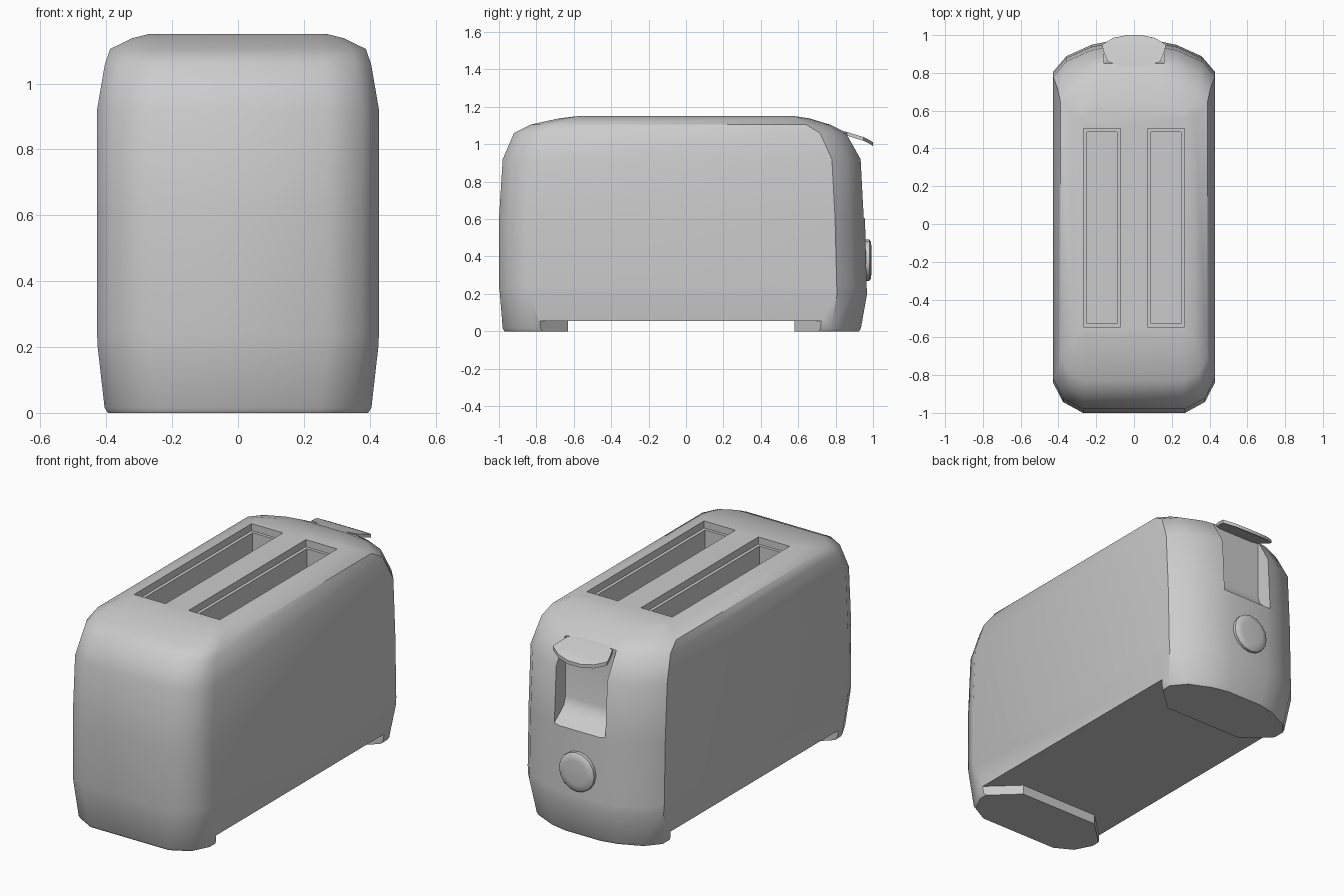
import bpy, bmesh, math

if "Cube" in bpy.data.objects:
    bpy.data.objects.remove(bpy.data.objects["Cube"])

grey = bpy.data.materials.new("plain_grey")
grey.use_nodes = True
COLOUR = (0.6, 0.6, 0.6, 1)
grey.diffuse_color = COLOUR
grey.node_tree.nodes["Principled BSDF"].inputs["Base Color"].default_value = COLOUR


def loft(name, rings):
    """Join equal-length closed rings with quads and cap both ends."""
    bm = bmesh.new()
    loops = [[bm.verts.new(p) for p in ring] for ring in rings]
    n = len(loops[0])
    for a, b in zip(loops, loops[1:]):
        for i in range(n):
            j = (i + 1) % n
            bm.faces.new((a[i], a[j], b[j], b[i]))
    bm.faces.new(loops[0][::-1])
    bm.faces.new(loops[-1])
    bmesh.ops.recalc_face_normals(bm, faces=bm.faces)
    mesh = bpy.data.meshes.new(name)
    bm.to_mesh(mesh)
    bm.free()
    mesh.materials.append(grey)
    obj = bpy.data.objects.new(name, mesh)
    bpy.context.collection.objects.link(obj)
    return obj


def select(obj):
    bpy.ops.object.select_all(action='DESELECT')
    obj.select_set(True)
    bpy.context.view_layer.objects.active = obj


def cut(obj, cutter):
    select(obj)
    mod = obj.modifiers.new("cut", 'BOOLEAN')
    mod.operation = 'DIFFERENCE'
    mod.solver = 'EXACT'
    mod.object = cutter
    bpy.ops.object.modifier_apply(modifier=mod.name)
    bpy.data.objects.remove(cutter)


def smooth(obj, degrees):
    select(obj)
    bpy.ops.object.shade_smooth_by_angle(angle=math.radians(degrees))


# Body: rounded rectangles stacked upwards
FRONT_CORNER = [(0, .16), (.052, .058), (.158, 0)]
BACK_CORNER = [(0, .16), (.068, .08), (.2, .02), (.3, 0)]


def body_ring(z, half, front, back, k):
    right = [(half - k * u, front + k * v) for u, v in FRONT_CORNER[::-1]]
    right += [(half - k * u, back - k * v) for u, v in BACK_CORNER]
    left = [(-x, y) for x, y in reversed(right)]
    return [(x, y, z) for x, y in right + left]


body = loft("toaster_body", [body_ring(*r) for r in (
    (0, .395, -.97, .925, .95),
    (.015, .405, -.98, .935, 1),
    (.2, .426, -.995, .968, 1),
    (.24, .428, -1, .966, 1),
    (.6, .428, -1, .957, 1),
    (.92, .428, -.98, .94, 1),
    (1.06, .404, -.92, .86, .9),
    (1.105, .388, -.83, .77, .8),
    (1.138, .32, -.68, .66, .5),
    (1.15, .272, -.58, .58, .1))])

# Underside gap that leaves a foot at each end
gap = [(.25, -.63), (.45, -.82), (.45, .76), (.25, .58)]
gap += [(-x, y) for x, y in reversed(gap)]
cut(body, loft("underside_cutter", [[(x, y, z) for x, y in gap] for z in (-.1, .055)]))

# Recess for the lever
recess = [(.85, 1.3), (.85, .72), (.865, .675), (.9, .645), (.98, .585), (1.2, .5), (1.2, 1.3)]
cut(body, loft("recess_cutter", [[(x, y, z) for y, z in recess] for x in (-.16, .16)]))


# Bread slots with a stepped rim
def rectangle(cx, cy, hx, hy, z):
    return [(cx + sx * hx, cy + sy * hy, z) for sx, sy in ((-1, -1), (1, -1), (1, 1), (-1, 1))]


for side in (-1, 1):
    cx = side * .17
    cut(body, loft("slot_cutter", [rectangle(cx, -.02, *r) for r in (
        (.08, .508, .3), (.08, .508, 1.11), (.098, .525, 1.11), (.098, .525, 1.3))]))
smooth(body, 40)

# Lever: thin curved plate over the recess
lever = loft("lever", [[(-w, y, z), (w, y, z), (w, y, z - .02), (-w, y, z - .02)] for y, w, z in (
    (.84, .08, 1.07), (.86, .14, 1.066), (.91, .16, 1.05),
    (.95, .17, 1.038), (.985, .11, 1.02), (1, .04, 1.01))])
smooth(lever, 40)

# Browning knob: short disc with a softened rim
SIDES = 16
knob = loft("browning_knob", [[(r * math.cos(t), y, .38 + r * math.sin(t))
            for t in (math.tau * i / SIDES for i in range(SIDES))]
            for y, r in ((.92, .11), (.98, .11), (.988, .1), (.992, .07))])
smooth(knob, 50)
